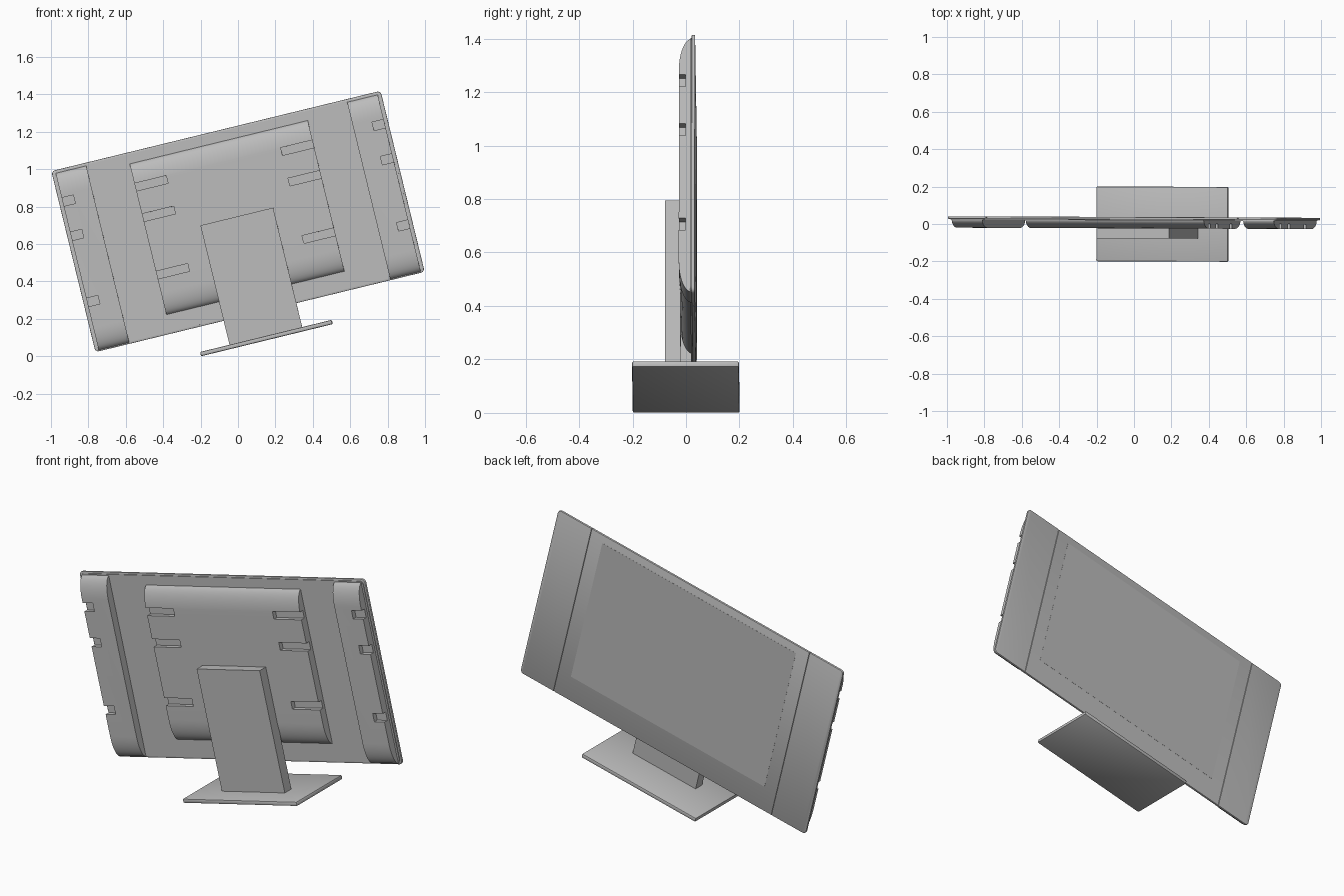
import bpy, bmesh, math
from mathutils import Matrix, Vector

if "Cube" in bpy.data.objects:
    bpy.data.objects.remove(bpy.data.objects["Cube"], do_unlink=True)

# One grey plastic for the whole set
GREY = (0.5, 0.5, 0.5, 1)
plastic = bpy.data.materials.new("grey_plastic")
plastic.use_nodes = True
plastic.diffuse_color = GREY
plastic.node_tree.nodes["Principled BSDF"].inputs["Base Color"].default_value = GREY

# The whole set leans sideways; parts are built upright around the panel centre
LEAN = (Matrix.Translation((0, 0, 0.72))
        @ Matrix.Rotation(-0.004, 4, 'Z')
        @ Matrix.Rotation(math.radians(-13.7), 4, 'Y'))
BACK, FACE, SHELL = -0.0235, 0.037, 0.021


def add_box(bm, x, y, z):
    """Box from three (low, high) ranges."""
    size = [r[1] - r[0] for r in (x, y, z)]
    mid = Vector([(r[0] + r[1]) / 2 for r in (x, y, z)])
    return bmesh.ops.create_cube(bm, size=1, matrix=Matrix.Translation(mid) @ Matrix.Diagonal((*size, 1)))


def make(name, bm):
    bmesh.ops.recalc_face_normals(bm, faces=bm.faces)
    mesh = bpy.data.meshes.new(name)
    bm.to_mesh(mesh)
    bm.free()
    mesh.materials.append(plastic)
    ob = bpy.data.objects.new(name, mesh)
    bpy.context.collection.objects.link(ob)
    ob.matrix_world = LEAN
    return ob


def slab(name, x, y, z, corner=0.0, edge=0.0):
    """Box with corners rounded in the panel plane and softened edges."""
    bm = bmesh.new()
    add_box(bm, x, y, z)
    if corner:
        along_y = [e for e in bm.edges
                   if abs((e.verts[0].co - e.verts[1].co).normalized().y) > 0.9]
        bmesh.ops.bevel(bm, geom=along_y, offset=corner, segments=5, profile=0.5, affect='EDGES')
    if edge:
        sharp = [e for e in bm.edges if e.calc_face_angle(0) > 1]
        bmesh.ops.bevel(bm, geom=sharp, offset=edge, segments=2, profile=0.5, affect='EDGES')
    return make(name, bm)


def housing(name, x, z, curve=0.12, steps=12):
    """Raised rear housing whose top and bottom roll over into the panel."""
    bottom, top = z
    depth = SHELL + 0.003 - BACK
    arc = [(curve * (1 - math.cos(t)), SHELL + 0.003 - depth * math.sin(t))
           for t in (math.pi / 2 * i / steps for i in range(steps + 1))]
    outline = [(y, top - d) for d, y in arc] + [(y, bottom + d) for d, y in reversed(arc)]
    bm = bmesh.new()
    face = bm.faces.new([bm.verts.new((x[0], y, v)) for y, v in outline])
    side = bmesh.ops.extrude_face_region(bm, geom=[face])
    verts = [g for g in side["geom"] if isinstance(g, bmesh.types.BMVert)]
    bmesh.ops.translate(bm, vec=(x[1] - x[0], 0, 0), verts=verts)
    return make(name, bm)


def carve(ob, boxes):
    """Cut boxes out of a part and keep the plain mesh."""
    bm = bmesh.new()
    for box in boxes:
        add_box(bm, *box)
    cutter = make("cutter", bm)
    cutter.hide_render = True
    mod = ob.modifiers.new("cut", 'BOOLEAN')
    mod.operation, mod.solver, mod.object = 'DIFFERENCE', 'EXACT', cutter
    bpy.context.view_layer.update()
    mesh = bpy.data.meshes.new_from_object(ob.evaluated_get(bpy.context.evaluated_depsgraph_get()))
    ob.modifiers.clear()
    ob.data = mesh
    bpy.data.objects.remove(cutter, do_unlink=True)


def span(a, b, side=1):
    return tuple(sorted((a * side, b * side)))


NOTCH_DEPTH = (BACK - 0.02, 0.002)

# Display panel: rear shell, front bezel with two grooves, thin screen
shell = slab("rear_shell", (-0.896, 0.896), (SHELL - 0.002, 0.03), (-0.488, 0.488), corner=0.02)
bezel = slab("front_bezel", (-0.906, 0.906), (0.024, FACE), (-0.498, 0.498), corner=0.02, edge=0.003)
carve(bezel, [(span(0.689, 0.695, s), (FACE - 0.005, FACE + 0.02), (-0.6, 0.6)) for s in (-1, 1)])
screen = slab("screen", (-0.615, 0.615), (FACE - 0.002, FACE + 0.0006), (-0.365, 0.453))

# Central rear housing with three cable notches on each side
center = housing("center_housing", (-0.49, 0.49), (-0.394, 0.437))
carve(center, [(span(0.315, 0.55, s), NOTCH_DEPTH, (v - 0.021, v + 0.021))
               for s in (-1, 1) for v in (0.308, 0.14, -0.176)])

# Speaker housings at both ends, notched on the outer edge
pods = []
for s, side in ((1, "left"), (-1, "right")):
    pod = housing(side + "_speaker_housing", span(0.718, 0.886, s), (-0.491, 0.482))
    carve(pod, [(span(0.822, 0.95, s), NOTCH_DEPTH, (v - 0.023, v + 0.023))
                for v in (0.323, 0.134, -0.23)])
    pods.append(pod)

# Stand
column = slab("stand_column", (-0.2, 0.2), (-0.077, -0.02), (-0.635, 0.027))
base = slab("stand_base", (-0.362, 0.362), (-0.2, 0.2), (-0.653, -0.63), edge=0.006)

# Smooth the rolled and rounded surfaces, keep edges crisp
for ob in bpy.context.view_layer.objects:
    ob.select_set(False)
for ob in [shell, bezel, center, base] + pods:
    ob.select_set(True)
    bpy.context.view_layer.objects.active = ob
bpy.ops.object.shade_smooth_by_angle(angle=math.radians(30))
